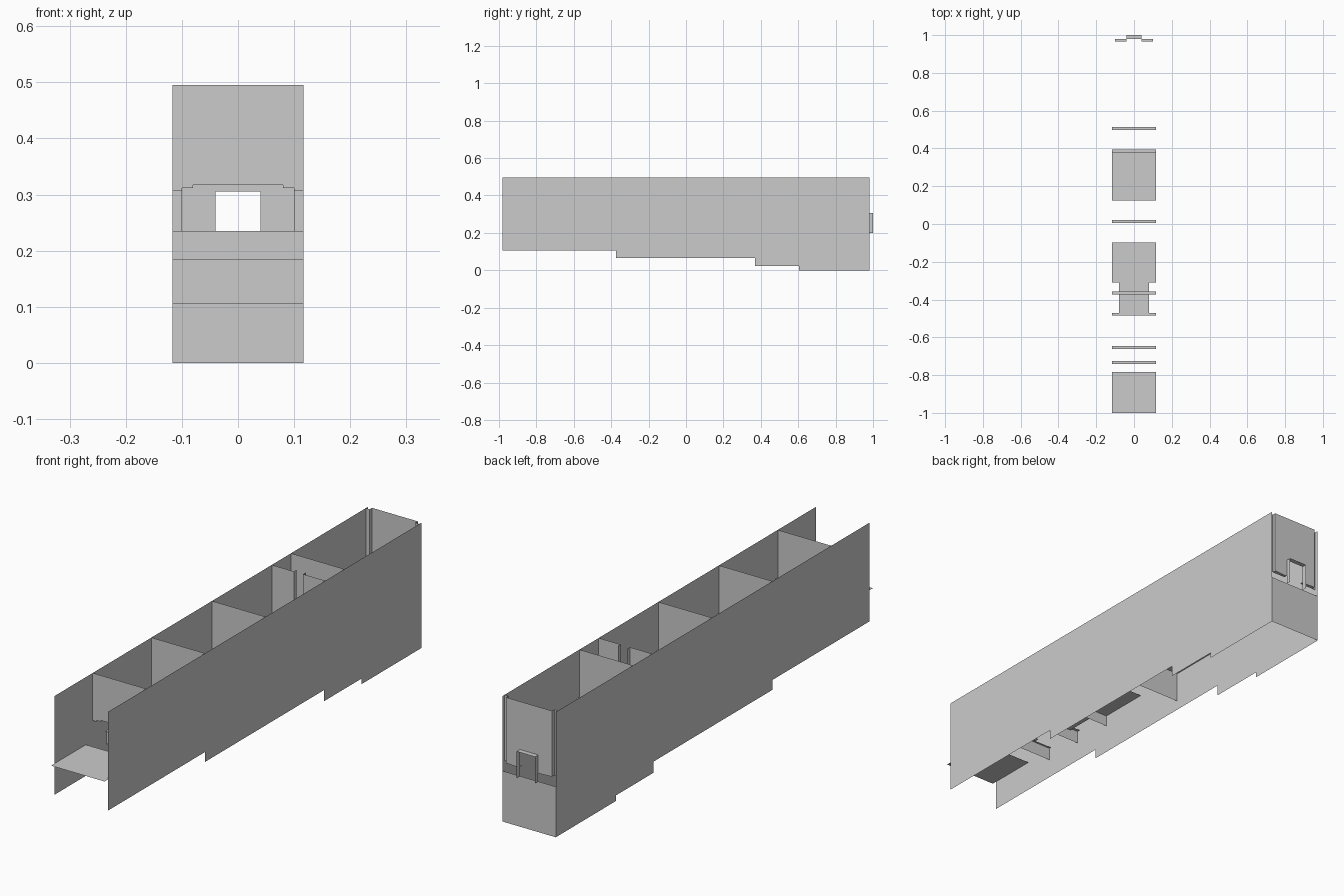
import bpy

if "Cube" in bpy.data.objects:
    bpy.data.objects.remove(bpy.data.objects["Cube"])

W = 0.117      # half width of the shell
FLOOR = 0.228  # deck height


def sheet(name, points):
    """One flat polygon sheet."""
    mesh = bpy.data.meshes.new(name)
    mesh.from_pydata(points, [], [list(range(len(points)))])
    obj = bpy.data.objects.new(name, mesh)
    bpy.context.collection.objects.link(obj)
    return obj


def across(name, y, profile):
    return sheet(name, [(x, y, z) for x, z in profile])


def plate(name, y, x0, x1, z0, z1):
    return across(name, y, [(x0, z0), (x1, z0), (x1, z1), (x0, z1)])


def deck(name, z, x0, x1, y0, y1):
    return sheet(name, [(x0, y0, z), (x1, y0, z), (x1, y1, z), (x0, y1, z)])


def cheek(name, x, y0, y1, z0, z1):
    return sheet(name, [(x, y0, z0), (x, y1, z0), (x, y1, z1), (x, y0, z1)])


# Stepped arch along the lower edge of the upper bulkheads
ARCH = [(-W, 0.307), (-0.1, 0.307), (-0.1, 0.312), (-0.08, 0.312),
        (-0.08, 0.317), (0.08, 0.317), (0.08, 0.312), (0.1, 0.312),
        (0.1, 0.307), (W, 0.307)]


def arch_lip(y0, y1):
    for (xa, za), (xb, zb) in zip(ARCH, ARCH[1:]):
        if za == zb:
            deck("arch_lip", za, xa, xb, y0, y1)


# Long side walls with stepped bottoms
SIDE = [(-0.98, 0.105), (-0.373, 0.105), (-0.373, 0.066), (0.37, 0.066),
        (0.37, 0.022), (0.605, 0.022), (0.605, 0), (0.98, 0),
        (0.98, 0.495), (-0.98, 0.495)]
for s in (-1, 1):
    sheet("side_wall", [(s * W, y, z) for y, z in SIDE])

# Upper bulkheads
for y in (-0.74, -0.373, 0.005, 0.498):
    across("bulkhead", y, ARCH + [(W, 0.495), (-W, 0.495)])
    arch_lip(y, y + 0.016)

# Split bulkhead with a narrow centre slot
for s in (-1, 1):
    half = [(0.02, 0.317), (0.08, 0.317), (0.08, 0.312), (0.1, 0.312),
            (0.1, 0.307), (W, 0.307), (W, 0.495), (0.02, 0.495)]
    across("split_bulkhead", 0.378, [(s * x, z) for x, z in half])
    cheek("slot_side", s * 0.02, 0.378, 0.395, 0.317, 0.495)
arch_lip(0.378, 0.395)

# Decks
deck("front_deck", FLOOR, -W, W, -1.0, -0.783)
deck("narrow_deck", FLOOR, -0.08, 0.08, -0.485, -0.31)
deck("middle_deck", FLOOR, -W, W, -0.31, -0.098)
deck("rear_deck", FLOOR, -W, W, 0.125, 0.393)

# Low sills under the decks
for y, z in ((-0.655, 0.183), (-0.483, 0.183), (-0.308, 0.183), (0.123, 0.105)):
    plate("low_sill", y, -W, W, z, 0.235)
deck("sill_lip", 0.235, -W, W, -0.662, -0.646)
for s in (-1, 1):
    deck("sill_lip", 0.235, s * 0.06, s * W, -0.485, -0.47)

# Back end: lower panel, recessed corners, upper panel with opening
plate("back_lower_panel", 0.98, -W, W, 0, 0.2)
across("back_upper_panel", 0.98,
       [(-0.1, 0.235), (-0.04, 0.232), (-0.04, 0.305), (0.04, 0.305),
        (0.04, 0.232), (0.1, 0.235), (0.1, 0.495), (-0.1, 0.495)])
for s in (-1, 1):
    cheek("corner_return", s * 0.1, 0.965, 0.98, 0.235, 0.495)
    plate("corner_strip", 0.965, s * 0.1, s * W, 0.235, 0.495)
    deck("back_lip", 0.235, s * 0.04, s * 0.1, 0.965, 0.98)

# Hood around the back opening
for s in (-1, 1):
    cheek("hood_side", s * 0.04, 0.98, 1.0, 0.2, 0.305)
deck("hood_top", 0.305, -0.04, 0.04, 0.98, 1.0)
